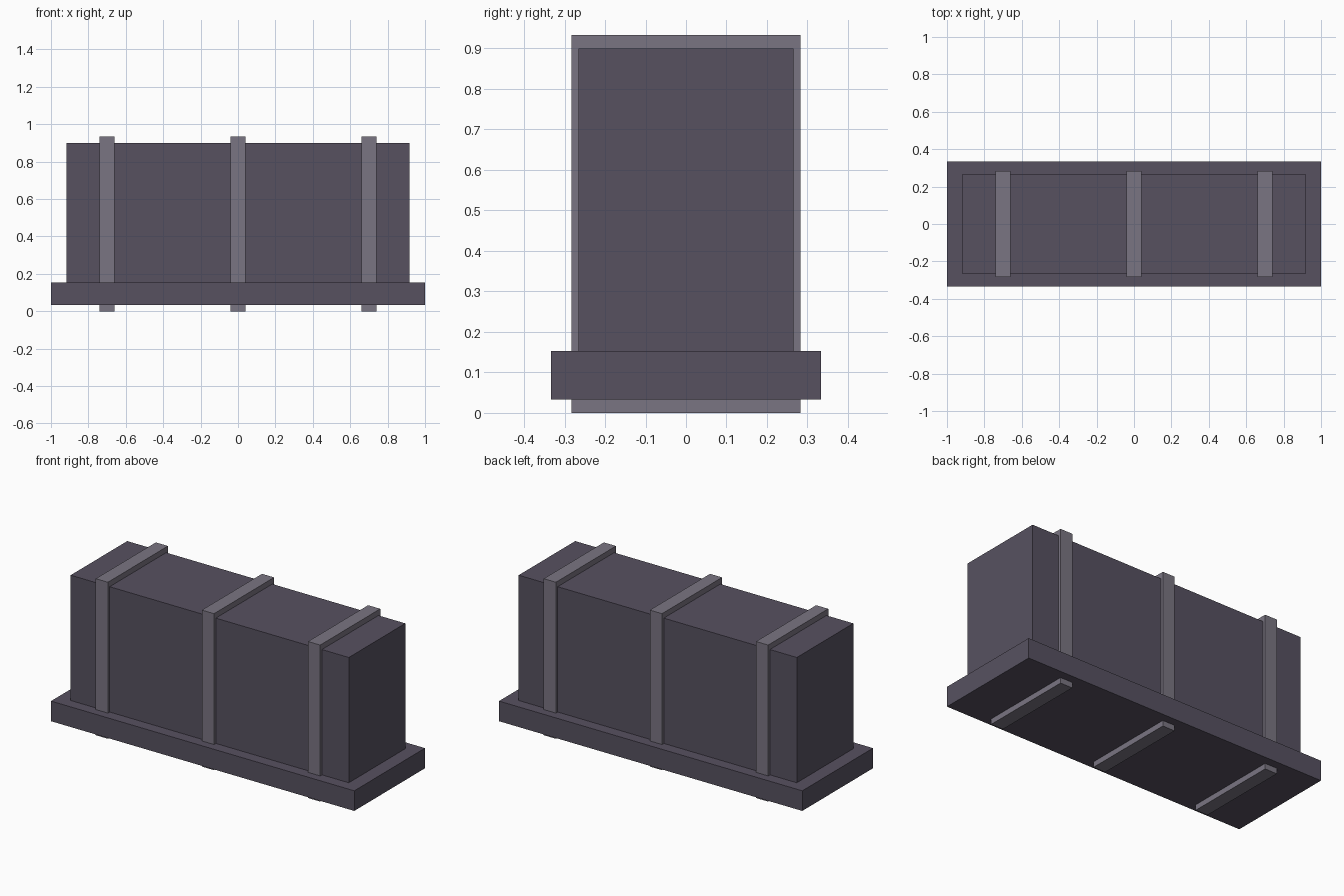
import bpy

if "Cube" in bpy.data.objects:
    bpy.data.objects.remove(bpy.data.objects["Cube"])


def material(name, rgb):
    m = bpy.data.materials.new(name)
    m.diffuse_color = (*rgb, 1.0)
    m.use_nodes = True
    m.node_tree.nodes["Principled BSDF"].inputs["Base Color"].default_value = m.diffuse_color
    return m


def box(name, x, half_x, half_y, z0, z1, mat):
    bpy.ops.mesh.primitive_cube_add(size=2, location=(x, 0, (z0 + z1) / 2))
    ob = bpy.context.object
    ob.name = name
    ob.scale = (half_x, half_y, (z1 - z0) / 2)
    bpy.ops.object.transform_apply(location=False, rotation=False, scale=True)
    ob.data.materials.append(mat)
    return ob


dark = material("dark slate", (0.095, 0.083, 0.118))
grey = material("strap grey", (0.195, 0.178, 0.223))

# Wide plinth and the tall block on it
box("base_slab", 0, 1.0, 0.333, 0.033, 0.153, dark)
box("main_block", 0, 0.917, 0.266, 0.153, 0.90, dark)

# Three bands running through the block and slab
for name, x in (("left", -0.70), ("middle", 0.0), ("right", 0.70)):
    box(name + "_strap", x, 0.04, 0.283, 0.0, 0.933, grey)
